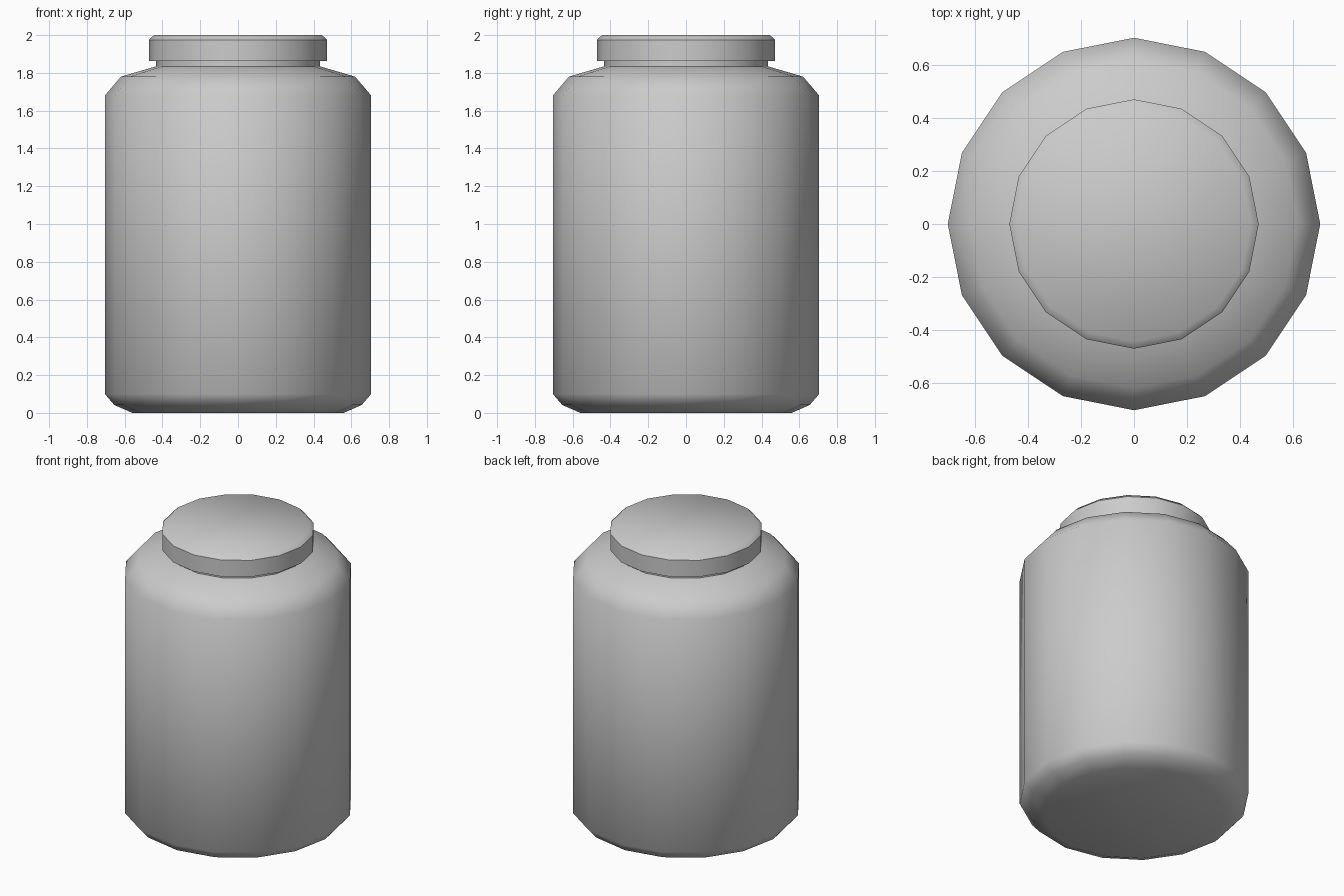
import bpy, bmesh, math

if "Cube" in bpy.data.objects:
    bpy.data.objects.remove(bpy.data.objects["Cube"])

SIDES = 16


def lathe(name, profile, sharp_rings=()):
    """Revolve (radius, z) points around z, cap both ends, crease chosen rings."""
    bm = bmesh.new()
    rings = []
    for r, z in profile:
        rings.append([bm.verts.new((r * math.cos(2 * math.pi * i / SIDES),
                                    r * math.sin(2 * math.pi * i / SIDES), z))
                      for i in range(SIDES)])
    for low, high in zip(rings, rings[1:]):
        for i in range(SIDES):
            j = (i + 1) % SIDES
            bm.faces.new((low[i], low[j], high[j], high[i]))
    bm.faces.new(rings[0][::-1])
    bm.faces.new(rings[-1])
    for f in bm.faces:
        f.smooth = True
    for k in sharp_rings:
        for i in range(SIDES):
            bm.edges.get((rings[k][i], rings[k][(i + 1) % SIDES])).smooth = False
    mesh = bpy.data.meshes.new(name)
    bm.to_mesh(mesh)
    bm.free()
    obj = bpy.data.objects.new(name, mesh)
    bpy.context.collection.objects.link(obj)
    return obj


# Jar body with chamfered base, rounded shoulder and short neck
lathe("jar_body",
      [(0.56, 0.0), (0.655, 0.042), (0.705, 0.10), (0.705, 1.68),
       (0.62, 1.78), (0.433, 1.835), (0.433, 1.862)],
      sharp_rings=(5, 6))

# Screw lid with a small bevel around the top
lathe("lid",
      [(0.472, 1.862), (0.472, 1.974), (0.445, 2.0)],
      sharp_rings=(0, 1))
